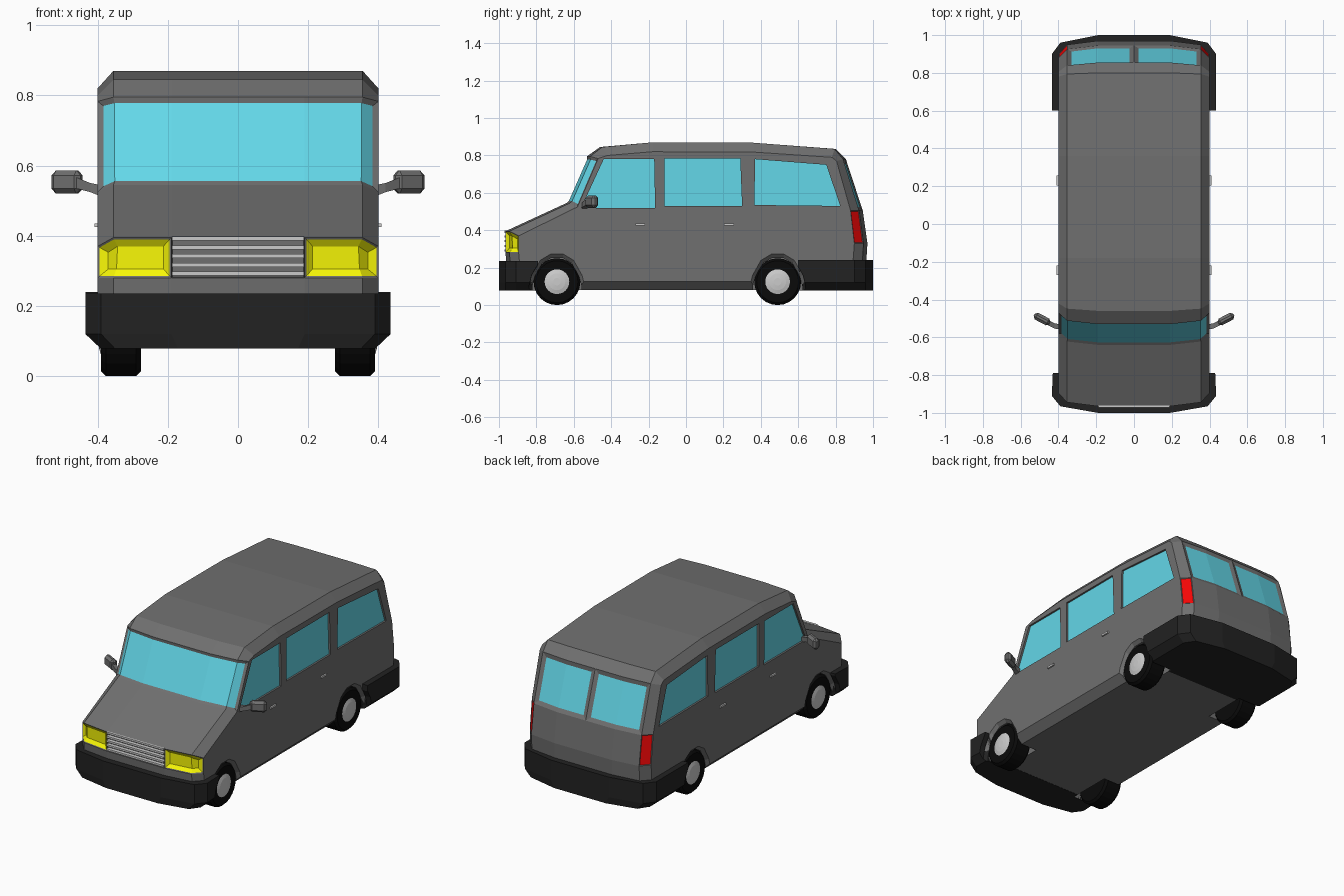
import bpy, bmesh, math
from mathutils import Matrix

if "Cube" in bpy.data.objects:
    bpy.data.objects.remove(bpy.data.objects["Cube"])


def material(name, rgb):
    m = bpy.data.materials.new(name)
    m.diffuse_color = (*rgb, 1)
    m.use_nodes = True
    m.node_tree.nodes["Principled BSDF"].inputs["Base Color"].default_value = m.diffuse_color
    return m


GREY = material("body_grey", (0.16, 0.16, 0.16))
GLASS = material("glass", (0.125, 0.68, 0.81))
YELLOW = material("headlight_yellow", (0.95, 0.95, 0.002))
RED = material("taillight_red", (0.90, 0.002, 0.002))
BLACK = material("bumper_black", (0.016, 0.016, 0.016))
RUBBER = material("rubber", (0.003, 0.003, 0.003))
SILVER = material("silver", (0.75, 0.75, 0.75))


def finish(name, bm, *mats):
    mesh = bpy.data.meshes.new(name)
    bm.to_mesh(mesh)
    bm.free()
    for m in mats:
        mesh.materials.append(m)
    ob = bpy.data.objects.new(name, mesh)
    bpy.context.collection.objects.link(ob)
    return ob


def loft(rings):
    """Closed skin through equal-length rings; returns bmesh and faces[strip][row]."""
    bm = bmesh.new()
    vs = [[bm.verts.new(p) for p in r] for r in rings]
    n = len(rings[0])
    grid = [[bm.faces.new((a[j], a[(j + 1) % n], b[(j + 1) % n], b[j])) for j in range(n)]
            for a, b in zip(vs, vs[1:])]
    bm.faces.new(vs[0])
    bm.faces.new(vs[-1])
    bmesh.ops.recalc_face_normals(bm, faces=bm.faces[:])
    return bm, grid


def solid(name, rings, mat):
    return finish(name, loft(rings)[0], mat)


def box(name, centre, size, mat, bevel=0, turn=0):
    bm = bmesh.new()
    bmesh.ops.create_cube(bm, size=1)
    bmesh.ops.scale(bm, vec=size, verts=bm.verts)
    if bevel:
        bmesh.ops.bevel(bm, geom=bm.edges[:], offset=bevel, segments=1, affect='EDGES')
    bmesh.ops.rotate(bm, matrix=Matrix.Rotation(turn, 3, 'Z'), verts=bm.verts)
    bmesh.ops.translate(bm, vec=centre, verts=bm.verts)
    return finish(name, bm, mat)


def cut(target, cutters):
    bpy.context.view_layer.objects.active = target
    for c in cutters:
        mod = target.modifiers.new("cut", 'BOOLEAN')
        mod.operation, mod.solver, mod.object = 'DIFFERENCE', 'EXACT', c
        bpy.ops.object.modifier_apply(modifier=mod.name)


# Body: side profile rows (y, z, y shift and z shift at the outer side)
ROWS = [(-.95, .08, .07, .045), (-.965, .28, .07, 0), (-.965, .395, .07, -.025),
        (-.64, .545, .06, -.02), (-.53, .795, .06, -.012), (-.46, .845, .04, -.045),
        (-.18, .87, 0, -.05), (.36, .868, 0, -.05), (.80, .835, -.02, -.045),
        (.855, .78, -.05, -.01), (.945, .505, -.065, 0), (.97, .33, -.07, 0),
        (.955, .08, -.07, .045)]
COLS = [(-.40, 1, 1), (-.355, .3, 0), (-.19, 0, 0), (0, 0, 0),
        (.19, 0, 0), (.355, .3, 0), (.40, 1, 1)]
bm, grid = loft([[(x, y + dy * fy, z + dz * fz) for y, z, dy, dz in ROWS]
                 for x, fy, fz in COLS])


def panel(row, strips, mat, *insets):
    faces = [grid[s][row] for s in strips]
    for thickness, depth in insets:
        bmesh.ops.inset_region(bm, faces=faces, thickness=thickness, depth=depth,
                               use_even_offset=True, use_boundary=True)
        for f in faces:
            f.material_index = mat


panel(3, range(6), 1, (.015, -.008))                    # windscreen
for pair in ((1, 2), (3, 4)):
    panel(9, pair, 1, (.024, -.008))                    # rear windows
for pair in ((0, 1), (4, 5)):
    panel(1, pair, 2, (.005, -.003), (.02, -.015))      # headlights
panel(1, (2, 3), 0, (.003, -.018))                      # grille recess
for s in (0, 5):
    panel(10, (s,), 3, (.004, -.003))                   # tail lights
body = finish("body", bm, GREY, GLASS, YELLOW, RED)

# Bumpers: plan outlines with sides tapering in at the bottom
bumpers = []
for name, plan, top in (
        ("front_bumper", [(.43, -.79), (.435, -.91), (.39, -.965), (.19, -1)], .235),
        ("rear_bumper", [(.435, .60), (.435, .90), (.39, .96), (.19, 1)], .24)):
    outline = plan + [(-x, y) for x, y in reversed(plan)]
    bumpers.append(solid(name, [[(x * k, y, z) for x, y in outline]
                                for z, k in ((.079, .9), (.12, 1), (top, 1))], BLACK))

# Side windows, wheel arches, wheels, mirrors and handles on both sides
WINDOWS = [[(-.56, .52), (-.165, .52), (-.17, .78), (-.44, .78)],
           [(-.115, .53), (.30, .53), (.29, .785), (-.115, .785)],
           [(.365, .535), (.825, .53), (.75, .75), (.37, .78)]]
ARCH = [(-.15, .02), (-.15, .10), (-.135, .16), (-.09, .24), (-.035, .273),
        (.035, .273), (.09, .24), (.135, .16), (.15, .10), (.15, .02)]
AXLES = {"front": -.69, "rear": .49}
window_cuts, arch_cuts = [], []
for s, side in ((1, "right"), (-1, "left")):
    def prism(name, pts, stations, mat, cy=0, cz=0):
        return solid(name, [[(s * x, cy + y * k, cz + (z - cz) * k) for y, z in pts]
                            for x, k in stations], mat)

    for i, pts in enumerate(WINDOWS):
        window_cuts.append(prism("window_cutter", pts, ((.386, 1), (.45, 1)), GREY))
        prism(f"{side}_window_{i + 1}", pts, ((.378, 1), (.389, 1)), GLASS)
    for end, y in AXLES.items():
        arch_cuts.append(prism("arch_cutter", ARCH,
                               ((.25, .88), (.382, .88), (.401, 1), (.5, 1)), GREY, y, .1))
        ring = [(math.cos(a), math.sin(a)) for a in (math.tau * k / 24 for k in range(24))]
        for part, mat, stations in (
                ("tire", RUBBER, ((.277, .112), (.29, .125), (.376, .125), (.39, .112))),
                ("hubcap", SILVER, ((.38, .066), (.390, .066), (.396, .045), (.399, .02)))):
            solid(f"{end}_{side}_{part}",
                  [[(s * x, y + r * c, .125 + r * d) for c, d in ring] for x, r in stations], mat)
    for y in (-.245, .23):
        box(f"{side}_door_handle", (s * .402, y, .43), (.014, .052, .011), SILVER)
    # mirror arm and housing
    solid(f"{side}_mirror_arm",
          [[(s * x, y + a * .014, z + b * h) for a, b in ((-1, -1), (1, -1), (1, 1), (-1, 1))]
           for x, y, z, h in ((.39, -.545, .528, .016), (.42, -.54, .537, .013),
                              (.465, -.517, .552, .016))], GREY)
    box(f"{side}_mirror", (s * .487, -.503, .553), (.094, .040, .066), GREY, .014,
        s * math.radians(28))

cut(body, window_cuts + arch_cuts)
for b in bumpers:
    cut(b, arch_cuts)
for c in window_cuts + arch_cuts:
    bpy.data.objects.remove(c, do_unlink=True)

# Grille bars
for i in range(5):
    box("grille_bar", (0, -.960, .292 + i * .025), (.376, .022, .011), SILVER)
